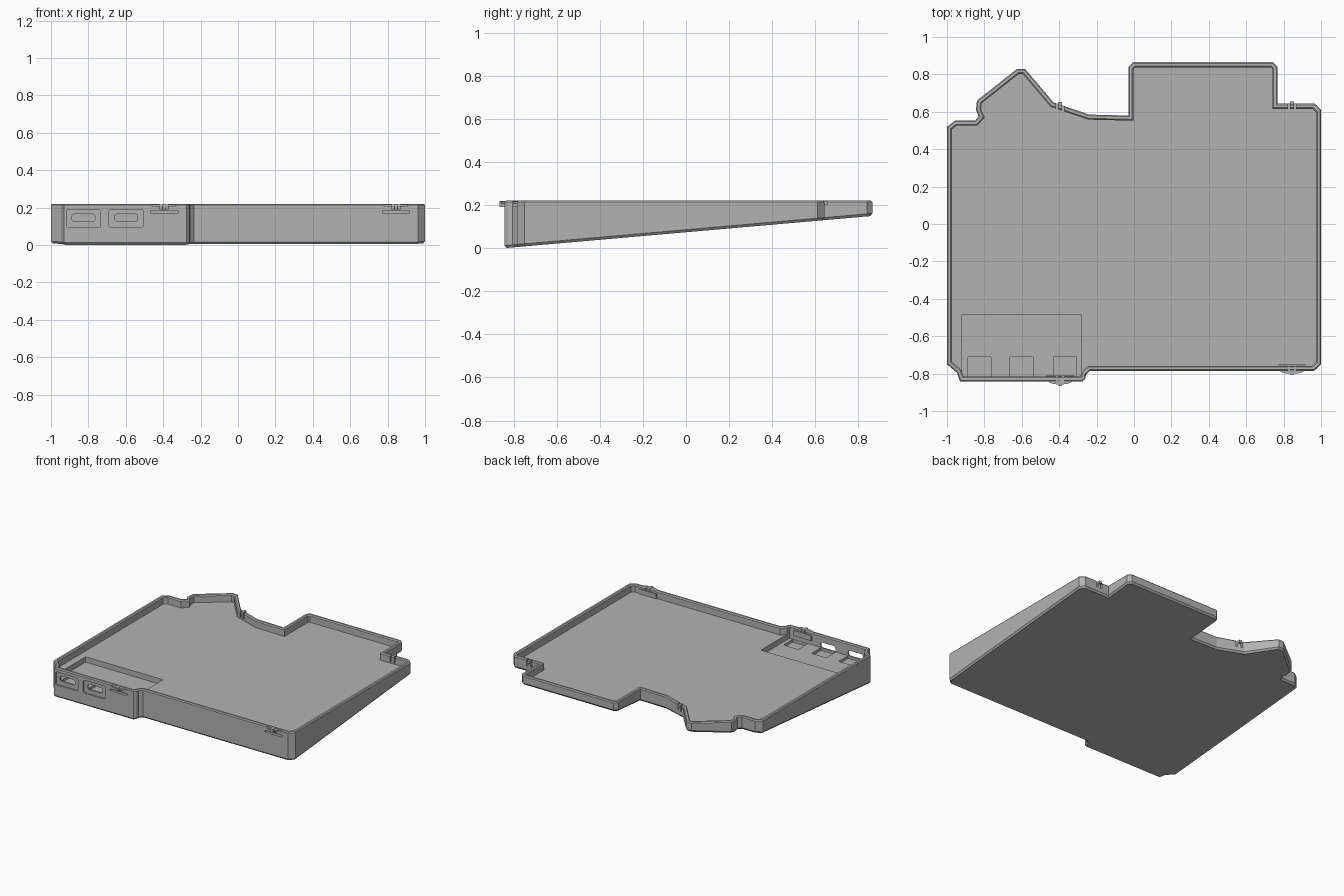
import bpy, bmesh
from mathutils import Vector

cube = bpy.data.objects.get("Cube")
if cube:
    bpy.data.objects.remove(cube, do_unlink=True)

grey = bpy.data.materials.new("plain grey")
grey.use_nodes = True
grey.diffuse_color = (0.45, 0.45, 0.45, 1)
grey.node_tree.nodes["Principled BSDF"].inputs["Base Color"].default_value = (0.45, 0.45, 0.45, 1)

TOP, FLOOR, FRONT = 0.22, 0.165, -0.842

# Clockwise plan outline of the case
OUTLINE = [Vector(p) for p in (
    (-1, .52), (-.957, .553), (-.85, .553), (-.83, .575), (-.845, .61), (-.84, .66),
    (-.625, .83), (-.583, .83), (-.43, .65), (-.24, .585), (-.03, .58), (-.03, .84),
    (-.005, .865), (.743, .865), (.767, .84), (.767, .643), (.967, .643), (1, .61),
    (1, -.75), (.963, -.785), (-.235, -.785), (-.257, -.805), (-.26, -.825),
    (-.275, FRONT), (-.93, FRONT), (-.947, -.795), (-1, -.75))]


def inset(points, d):
    """Move every edge inwards by d, with mitred corners."""
    result = []
    for i, p in enumerate(points):
        a = (p - points[i - 1]).normalized()
        b = (points[(i + 1) % len(points)] - p).normalized()
        na, nb = Vector((a.y, -a.x)), Vector((b.y, -b.x))
        result.append(p + (na + nb) * d / (1 + na.dot(nb)))
    return result


def underside(y):
    return (y - FRONT) * 0.0875


def make_object(name, bm):
    bmesh.ops.recalc_face_normals(bm, faces=bm.faces)
    mesh = bpy.data.meshes.new(name)
    bm.to_mesh(mesh)
    bm.free()
    mesh.materials.append(grey)
    obj = bpy.data.objects.new(name, mesh)
    bpy.context.collection.objects.link(obj)
    return obj


def box(name, x, y, z, corner=0):
    """Box from (low, high) ranges, with corners rounded in the front plane."""
    bm = bmesh.new()
    bmesh.ops.create_cube(bm, size=1)
    for v in bm.verts:
        v.co = [r[0] if c < 0 else r[1] for c, r in zip(v.co, (x, y, z))]
    if corner:
        edges = [e for e in bm.edges
                 if abs(e.verts[0].co.y - e.verts[1].co.y) > 1e-5]
        bmesh.ops.bevel(bm, geom=edges, offset=corner, segments=3,
                        profile=0.5, affect='EDGES')
    return make_object(name, bm)


def cut(target, cutter):
    cutter.hide_render = True
    mod = target.modifiers.new(cutter.name, 'BOOLEAN')
    mod.operation, mod.solver, mod.object = 'DIFFERENCE', 'EXACT', cutter
    bpy.context.view_layer.objects.active = target
    bpy.ops.object.modifier_apply(modifier=mod.name)
    bpy.data.objects.remove(cutter, do_unlink=True)


# Tray: chamfered wedge wall, rim and level inner floor
bm = bmesh.new()
rings = []
for d, height in ((.01, lambda y: underside(y)), (0, lambda y: underside(y) + .012),
                  (0, lambda y: TOP - .007), (.006, lambda y: TOP),
                  (.02, lambda y: TOP), (.027, lambda y: TOP - .007),
                  (.027, lambda y: FLOOR)):
    rings.append([bm.verts.new((p.x, p.y, height(p.y))) for p in inset(OUTLINE, d)])
for low, high in zip(rings, rings[1:]):
    for i in range(len(low)):
        bm.faces.new((low[i - 1], low[i], high[i], high[i - 1]))
bm.faces.new(rings[0])
bm.faces.new(rings[-1])
tray = make_object("case_tray", bm)

# Circuit board pocket with three connector recesses
cut(tray, box("pocket", (-.92, -.28), (-.822, -.485), (.125, .19)))
for x in (-.826, -.602, -.369):
    cut(tray, box("recess", (x - .061, x + .061), (-.82, -.71), (.105, .16)))

# Two port openings with shallow outer surrounds
for x in (-.826, -.598):
    cut(tray, box("surround", (x - .092, x + .092), (-.9, FRONT + .01), (.094, .19), .012))
    cut(tray, box("port", (x - .062, x + .062), (-.9, -.75), (.125, .165), .015))

# Front latches: slit under a lens-shaped thumb tab with a centre pin
for side, x, y in (("right", -.395, FRONT), ("left", .845, -.785)):
    cut(tray, box("latch_slit", (x - .073, x + .073), (y - .03, y + .05), (.17, .183)))
    for s in (-1, 1):
        gap = x + s * .016
        cut(tray, box("latch_gap", (gap - .005, gap + .005), (y - .03, y + .05), (.19, .25)))
    bm = bmesh.new()
    bmesh.ops.create_cone(bm, cap_ends=True, segments=32, radius1=1, radius2=1, depth=1)
    for v in bm.verts:
        v.co = (x + v.co.x * .065, y + .004 + v.co.y * .02, .211 + v.co.z * .011)
    make_object(side + "_thumb_tab", bm)
    box(side + "_latch_pin", (x - .009, x + .009), (y - .023, y + .02), (.19, .219))
    box(side + "_latch_plate", (x - .073, x + .073), (y + .022, y + .034), (.16, .2))

# Rear latches: small pin between two narrow slots
for side, x, y in (("right", -.395, .638), ("left", .845, .643)):
    for s in (-1, 1):
        slot = x + s * .016
        cut(tray, box("rear_slot", (slot - .005, slot + .005), (y - .05, y + .03), (.172, .25)))
    box(side + "_rear_pin", (x - .011, x + .011), (y - .02, y + .013), (.2, .219))
